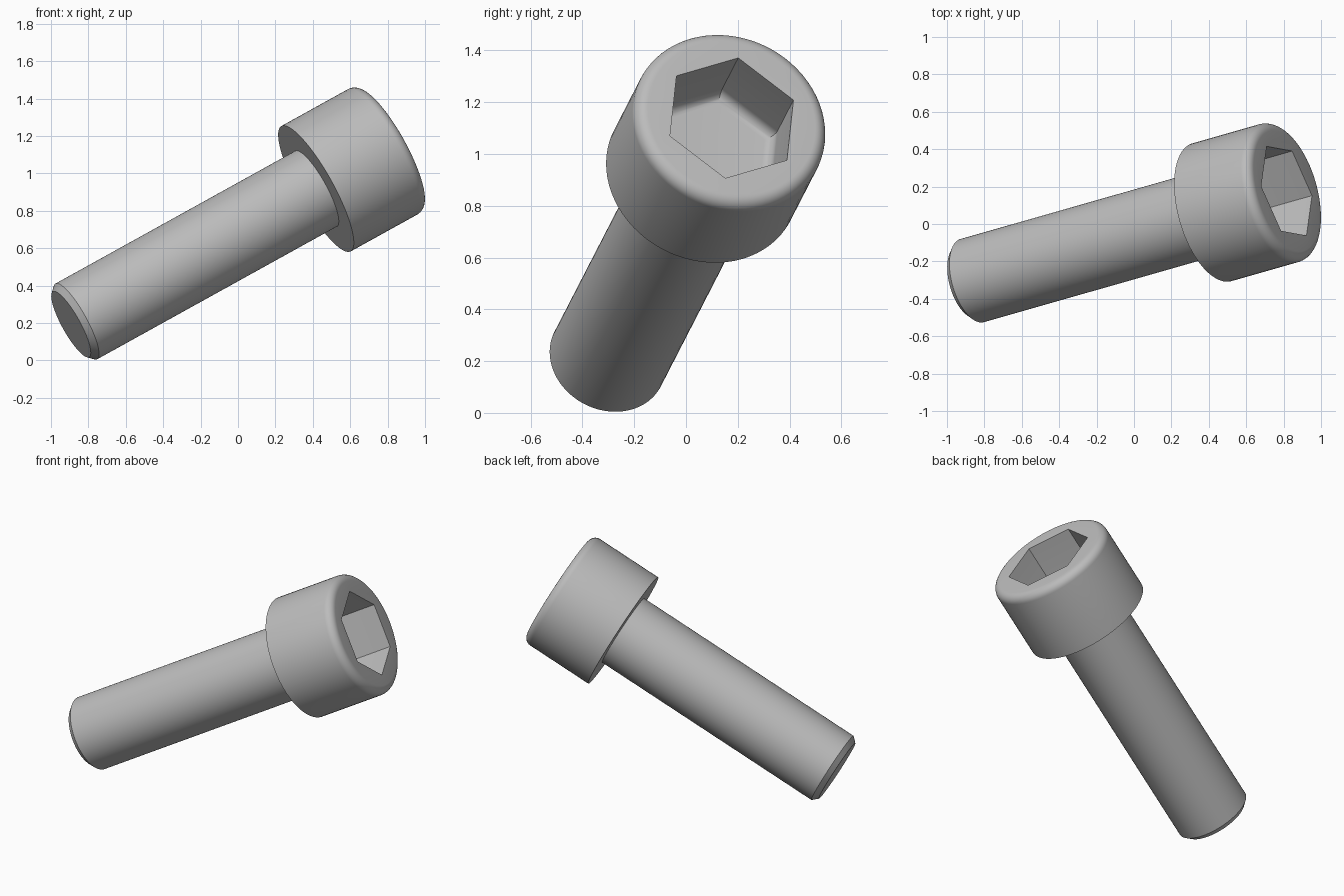
import bpy, bmesh
from math import sin, cos, pi, radians
from mathutils import Vector, Matrix

cube = bpy.data.objects.get("Cube")
if cube:
    bpy.data.objects.remove(cube, do_unlink=True)

SIDES = 72            # round sections, a multiple of six
SHANK_R, HEAD_R = 0.231, 0.383
LENGTH, HEIGHT = 1.543, 0.47
ROUND = 0.05          # rounding of the head rim
HEX_R, DEPTH, FILLET = 0.27, 0.30, 0.045

# Placement: local z runs along the screw, local x points at a socket corner
axis = Vector((0.849, 0.242, 0.470)).normalized()
corner = Vector((-0.136, 0.025, 0.2325))
corner = (corner - axis * corner.dot(axis)).normalized()
side = axis.cross(corner)
place = Matrix((corner, side, axis)).transposed().to_4x4()
place.translation = Vector((0.417, 0.063, 0.918))

steel = bpy.data.materials.new("steel_grey")
steel.use_nodes = True
grey = (0.5, 0.5, 0.5, 1)
steel.diffuse_color = grey
steel.node_tree.nodes["Principled BSDF"].inputs["Base Color"].default_value = grey


def ring(bm, radius, z, sides):
    return [bm.verts.new((radius * cos(2 * pi * i / sides),
                          radius * sin(2 * pi * i / sides), z)) for i in range(sides)]


def loft(bm, profile, sides):
    """Join rings along (radius, z) points; return the first and last ring."""
    rings = [ring(bm, r, z, sides) for r, z in profile]
    for a, b in zip(rings, rings[1:]):
        for i in range(sides):
            j = (i + 1) % sides
            bm.faces.new((a[i], a[j], b[j], b[i]))
    return rings[0], rings[-1]


def finish(bm, name):
    bmesh.ops.recalc_face_normals(bm, faces=bm.faces)
    mesh = bpy.data.meshes.new(name)
    bm.to_mesh(mesh)
    bm.free()
    mesh.materials.append(steel)
    obj = bpy.data.objects.new(name, mesh)
    obj.matrix_world = place
    bpy.context.collection.objects.link(obj)
    bpy.ops.object.select_all(action='DESELECT')
    obj.select_set(True)
    bpy.context.view_layer.objects.active = obj
    bpy.ops.object.shade_smooth_by_angle(angle=radians(30))


# Shank with a chamfered tip
bm = bmesh.new()
start, tip = loft(bm, [(SHANK_R, 0.05), (SHANK_R, 0.033 - LENGTH),
                       (SHANK_R - 0.031, -LENGTH)], SIDES)
bm.faces.new(start)
bm.faces.new(tip)
finish(bm, "shank")

# Head with a rounded rim
bm = bmesh.new()
arc = [i * pi / 16 for i in range(9)]
rim = [(HEAD_R - ROUND + ROUND * cos(a), HEIGHT - ROUND + ROUND * sin(a)) for a in arc]
base, top = loft(bm, [(HEAD_R, 0)] + rim, SIDES)
bm.faces.new(base)

# Hexagonal socket with a filleted floor
floor = HEIGHT - DEPTH
fillet = [(HEX_R - FILLET + FILLET * cos(a), floor + FILLET - FILLET * sin(a)) for a in arc]
mouth, bottom = loft(bm, [(HEX_R, HEIGHT)] + fillet, 6)
bm.faces.new(bottom)

# Flat face between the rim and the socket, one piece per socket side
step = SIDES // 6
for i in range(6):
    outer = [top[(i * step + k) % SIDES] for k in range(step + 1)]
    bm.faces.new(outer + [mouth[(i + 1) % 6], mouth[i]])
finish(bm, "head")
